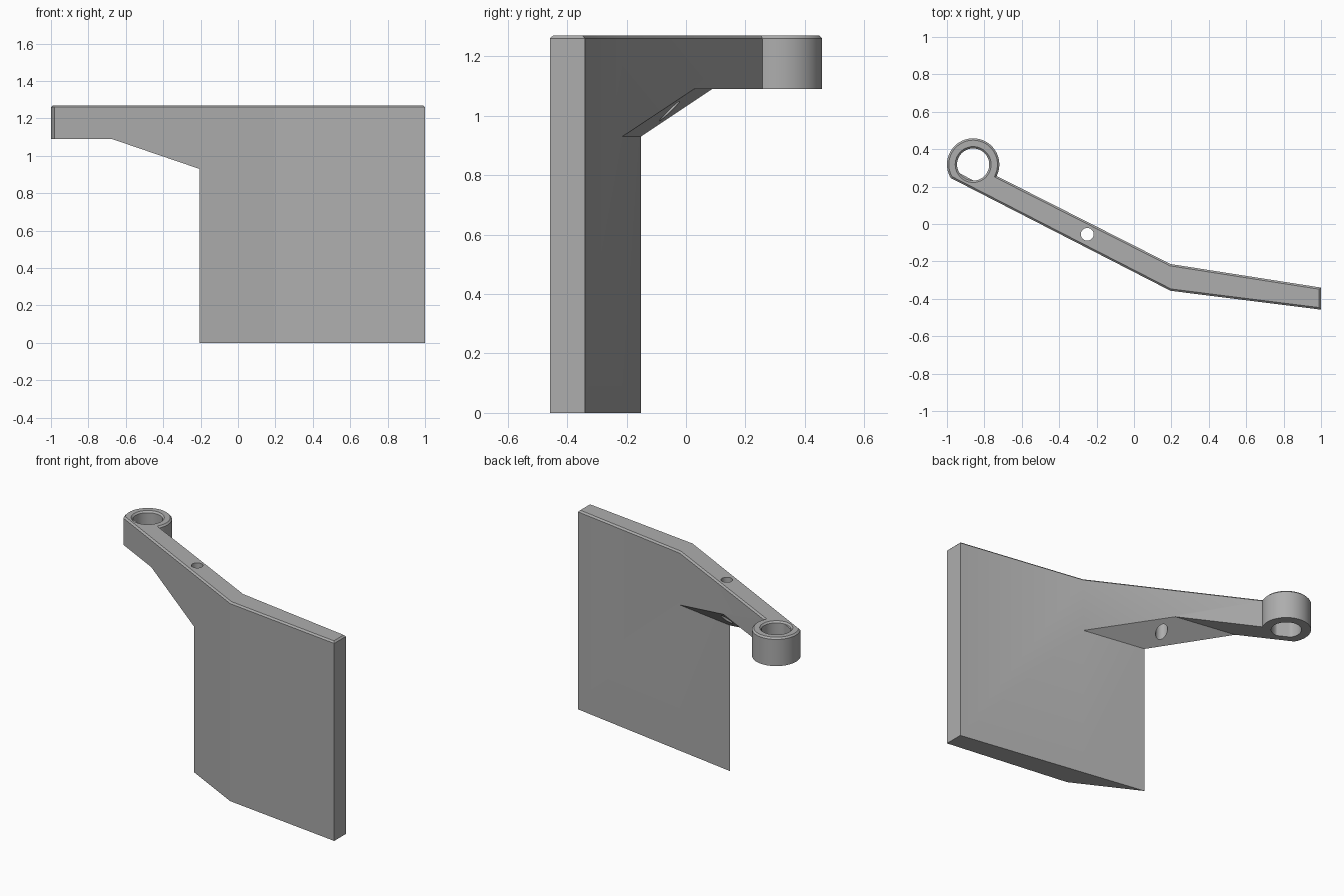
import bpy, bmesh, math
from mathutils import Vector

cube = bpy.data.objects.get("Cube")
if cube:
    bpy.data.objects.remove(cube, do_unlink=True)

TOP = 1.27
CHAMFER = 0.01
RING = Vector((-0.86, 0.318))
RING_R, BORE_R = 0.14, 0.086
BACK_END, BACK_BEND = Vector((1, -0.34)), Vector((0.195, -0.214))
FRONT_END, FRONT_BEND = Vector((1, -0.458)), Vector((0.195, -0.357))

grey = bpy.data.materials.new("plain grey")
grey.use_nodes = True
grey.diffuse_color = (0.42, 0.42, 0.42, 1)
grey.node_tree.nodes["Principled BSDF"].inputs["Base Color"].default_value = (0.42, 0.42, 0.42, 1)


def arc(centre, radius, start, end, steps):
    angles = [math.radians(start + (end - start) * i / steps) for i in range(steps + 1)]
    return [centre + radius * Vector((math.cos(a), math.sin(a))) for a in angles]


def prism(name, points, offset, chamfer=0):
    """Extrude a loop of 3D points, optionally chamfering the far rim."""
    bm = bmesh.new()
    base = bm.faces.new([bm.verts.new(p) for p in points])
    extruded = bmesh.ops.extrude_face_region(bm, geom=[base])["geom"]
    moved = [v for v in extruded if isinstance(v, bmesh.types.BMVert)]
    bmesh.ops.translate(bm, verts=moved, vec=offset)
    if chamfer:
        rim = [e for e in extruded if isinstance(e, bmesh.types.BMEdge)]
        bmesh.ops.bevel(bm, geom=rim, offset=chamfer, segments=1, affect='EDGES')
    bmesh.ops.recalc_face_normals(bm, faces=bm.faces)
    mesh = bpy.data.meshes.new(name)
    bm.to_mesh(mesh)
    bm.free()
    mesh.materials.append(grey)
    obj = bpy.data.objects.new(name, mesh)
    bpy.context.collection.objects.link(obj)
    return obj


def upright(name, outline, low, high, chamfer=0):
    return prism(name, [(p.x, p.y, low) for p in outline], (0, 0, high - low), chamfer)


# Bent plate, arm and ring in one plan outline
outline = [FRONT_END, BACK_END, BACK_BEND] + arc(RING, RING_R, -26, 211, 48) + [FRONT_BEND]
bracket = upright("bent_plate_with_ring_arm", outline, 0, TOP, CHAMFER)

# Clearance behind the wall, leaving a sloped gusset under the arm
along = (BACK_BEND - BACK_END).normalized()
away = Vector((-along.y, along.x))
if away.y < 0:
    away = -away
profile = [(0, -0.1), (0, 0.93), (0.165, 1.09), (2, 1.09), (2, -0.1)]
section = [(*(BACK_BEND + away * d), z) for d, z in profile]
clearance = prism("underside_cutter", section, (along * 2).to_3d())

# Ring bore with one flat side, following the front face
front_dir = (FRONT_BEND - (RING + Vector((-0.12, -0.07)))).normalized()
front_normal = Vector((front_dir.y, -front_dir.x))
bore_points = []
for p in arc(RING, BORE_R, 0, 354, 59):
    depth = (p - RING).dot(front_normal)
    bore_points.append(p - front_normal * max(0, depth - 0.075))
bore = upright("bore_cutter", bore_points, 0.9, 1.4)

# Chamfered bore mouth
mouth = upright("mouth_cutter", arc(RING, BORE_R, 0, 354, 59), TOP - CHAMFER, TOP + CHAMFER)
for v in mouth.data.vertices:
    if v.co.z > TOP:
        flat = RING + (v.co.xy - RING) * (1 + 2 * CHAMFER / BORE_R)
        v.co.xy = flat

# Small vertical hole through the arm
pin_hole = upright("pin_hole_cutter", arc(Vector((-0.25, -0.055)), 0.034, 0, 350, 35), 0.8, 1.4)

bpy.context.view_layer.objects.active = bracket
bracket.select_set(True)
for cutter in (clearance, bore, mouth, pin_hole):
    cutter.hide_render = True
    mod = bracket.modifiers.new(cutter.name, 'BOOLEAN')
    mod.operation = 'DIFFERENCE'
    mod.solver = 'EXACT'
    mod.object = cutter
    bpy.ops.object.modifier_apply(modifier=mod.name)
    bpy.data.objects.remove(cutter, do_unlink=True)

bpy.ops.object.shade_smooth_by_angle(angle=math.radians(20))
